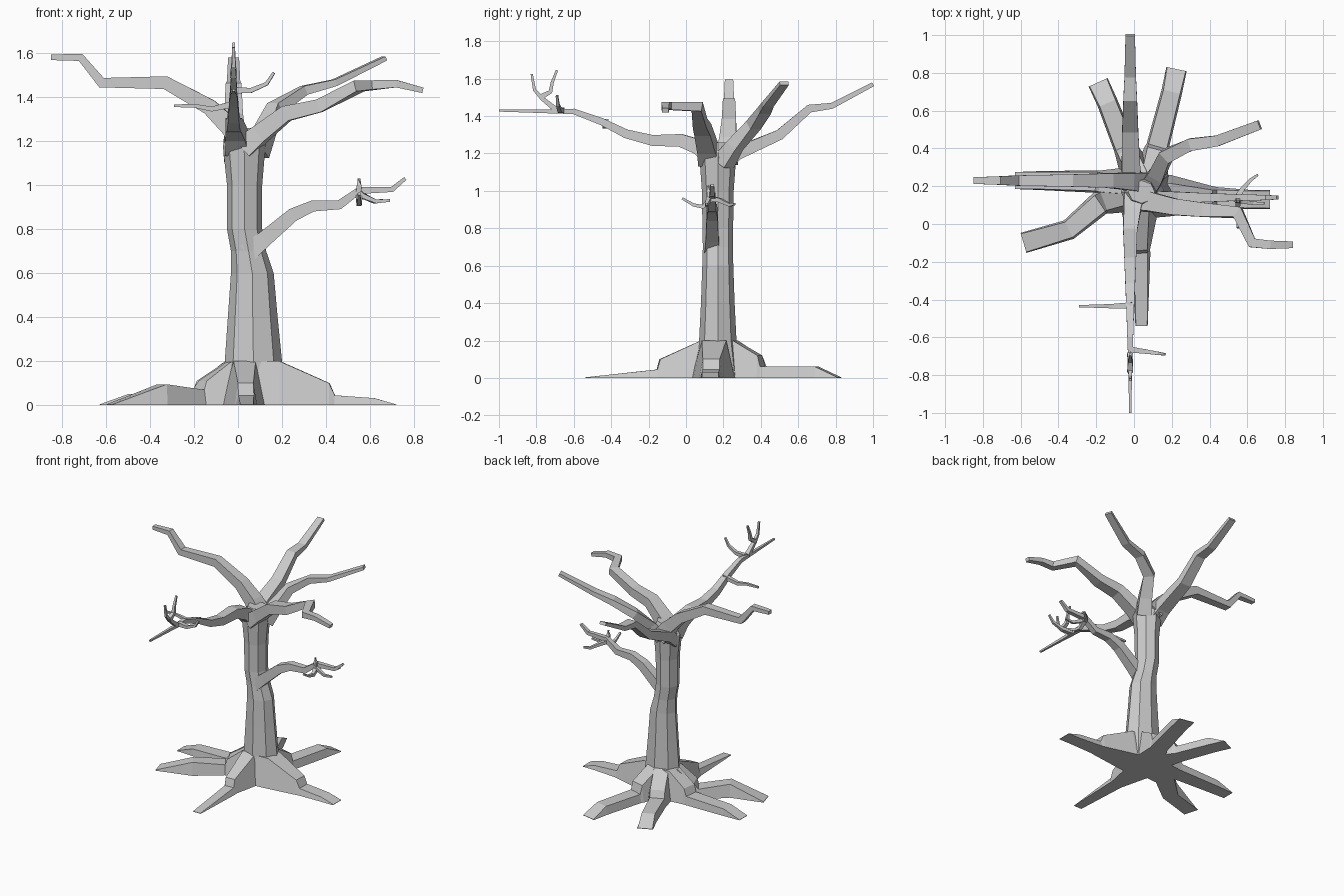
import bpy, bmesh, math
from mathutils import Vector

Z = Vector((0, 0, 1))


def loft(name, rings):
    """Skin a list of equal-length vertex rings and cap both ends."""
    bm = bmesh.new()
    vs = [[bm.verts.new(p) for p in r] for r in rings]
    n = len(rings[0])
    for a, b in zip(vs, vs[1:]):
        for i in range(n):
            j = (i + 1) % n
            bm.faces.new((a[i], a[j], b[j], b[i]))
    bm.faces.new(vs[0][::-1])
    bm.faces.new(vs[-1])
    bmesh.ops.recalc_face_normals(bm, faces=bm.faces)
    me = bpy.data.meshes.new(name)
    bm.to_mesh(me)
    bm.free()
    ob = bpy.data.objects.new(name, me)
    bpy.context.collection.objects.link(ob)
    return ob


def tangents(pts):
    segs = [(b - a).normalized() for a, b in zip(pts, pts[1:])]
    return [segs[0]] + [(a + b).normalized() for a, b in zip(segs, segs[1:])] + [segs[-1]]


def branch(name, path, start, end):
    """Square limb along path; start/end are (width, height), tapering between."""
    pts = [Vector(p) for p in path]
    rings = []
    for i, (p, t) in enumerate(zip(pts, tangents(pts))):
        f = (i / (len(pts) - 1)) ** 0.75
        w, h = (a + (b - a) * f for a, b in zip(start, end))
        side = t.cross(Z)
        side = side.normalized() if side.length > 0.1 else Vector((1, 0, 0))
        up = side.cross(t).normalized()
        rings.append([p + side * w / 2 * a + up * h / 2 * b
                      for a, b in ((-1, -1), (1, -1), (1, 1), (-1, 1))])
    return loft(name, rings)


def root(name, stations):
    """Flat-bottomed root; stations are (x, y, bottom width, top width, height)."""
    pts = [Vector((s[0], s[1], 0)) for s in stations]
    rings = []
    for p, t, s in zip(pts, tangents(pts), stations):
        side = t.cross(Z).normalized()
        b, w, h = side * s[2] / 2, side * s[3] / 2, Z * s[4]
        rings.append([p - b, p + b, p + w + h, p - w + h])
    return loft(name, rings)


# Trunk: octagonal rings (z, centre x, radius x, radius y)
trunk = [(0, .07, .16, .13), (.2, .07, .13, .10), (.4, .067, .113, .09),
         (.6, .065, .097, .083), (.7, .048, .08, .08), (.8, .03, .08, .082),
         (1.0, .03, .08, .085), (1.18, .028, .097, .098), (1.26, .04, .07, .06)]
loft("trunk", [[(cx + rx * math.cos(k * math.pi / 4), .17 + ry * math.sin(k * math.pi / 4), z)
                for k in range(8)] for z, cx, rx, ry in trunk])

# Roots
root("root_front", [(.03, .17, .22, .1, .2), (.03, .08, .2, .1, .2), (.035, -.14, .1, .07, .1),
                    (.037, -.155, .1, .07, .045), (.04, -.54, .065, .06, .003)])
root("root_right", [(.07, .15, .24, .14, .2), (.19, .15, .22, .13, .2), (.415, .135, .13, .09, .1),
                    (.44, .135, .12, .09, .045), (.62, .13, .1, .09, .032),
                    (.72, .13, .1, .09, .003)])
root("root_front_left", [(.05, .19, .2, .12, .2), (-.05, .15, .18, .1, .195),
                         (-.16, .12, .14, .1, .11), (-.18, .11, .13, .1, .07),
                         (-.345, -.03, .11, .09, .095), (-.585, -.1, .11, .1, .003)])
root("root_left", [(.05, .2, .2, .12, .2), (-.05, .21, .18, .1, .2), (-.18, .22, .13, .1, .11),
                   (-.2, .225, .12, .1, .06), (-.5, .23, .1, .09, .05), (-.63, .23, .09, .09, .003)])
root("root_back_left", [(.05, .17, .2, .12, .2), (.02, .26, .18, .1, .2), (-.04, .39, .13, .1, .11),
                        (-.05, .41, .12, .1, .06), (-.14, .64, .11, .09, .06),
                        (-.19, .75, .11, .1, .003)])
root("root_back_right", [(.07, .17, .2, .12, .2), (.09, .26, .18, .1, .2), (.12, .395, .13, .1, .12),
                         (.125, .41, .12, .1, .06), (.2, .7, .11, .09, .06),
                         (.225, .82, .11, .1, .003)])

# Main limbs
branch("branch_front", [(.0, .15, 1.17), (-.01, .07, 1.235), (-.02, -.03, 1.27), (-.02, -.18, 1.27),
                        (-.02, -.32, 1.305), (-.02, -.45, 1.37), (-.02, -.6, 1.425),
                        (-.02, -.73, 1.425), (-.02, -1.0, 1.43)], (.11, .1), (.012, .012))
branch("branch_back", [(.0, .19, 1.14), (-.015, .27, 1.2), (-.02, .5, 1.3), (-.02, .66, 1.44),
                       (-.02, .78, 1.455), (-.02, 1.0, 1.57)], (.12, .09), (.05, .022))
branch("branch_left", [(.03, .22, 1.17), (-.03, .225, 1.26), (-.13, .23, 1.355), (-.33, .23, 1.465),
                       (-.62, .23, 1.465), (-.715, .23, 1.58), (-.85, .23, 1.58)],
       (.11, .11), (.035, .025))
branch("branch_right", [(.03, .13, 1.17), (.1, .115, 1.23), (.22, .09, 1.325), (.37, .075, 1.36),
                        (.55, .06, 1.45), (.625, -.1, 1.455), (.72, -.11, 1.46), (.84, -.11, 1.43)],
       (.12, .1), (.035, .025))
branch("branch_back_right", [(.08, .2, 1.15), (.12, .26, 1.24), (.17, .36, 1.35), (.3, .42, 1.43),
                             (.44, .44, 1.465), (.665, .525, 1.575)], (.1, .09), (.05, .02))
branch("branch_low_right", [(.04, .14, .69), (.12, .14, .755), (.25, .14, .865), (.34, .14, .905),
                            (.46, .14, .91), (.55, .14, .975), (.7, .14, .98), (.76, .14, 1.03)],
       (.085, .09), (.02, .016))

# Twigs
twigs = [
    [(-.01, -.43, 1.37), (-.12, -.435, 1.345), (-.2, -.435, 1.36), (-.29, -.435, 1.36)],
    [(-.02, -.665, 1.43), (.06, -.675, 1.43), (.13, -.685, 1.46), (.163, -.69, 1.51)],
    [(-.02, -.69, 1.43), (-.02, -.77, 1.495), (-.02, -.81, 1.54), (-.02, -.825, 1.625)],
    [(-.02, -.78, 1.5), (-.02, -.725, 1.53), (-.02, -.715, 1.58), (-.02, -.69, 1.645)],
    [(.55, .14, .96), (.55, .09, .915), (.55, .04, .925), (.55, -.02, .96)],
    [(.54, .13, .96), (.57, .18, .95), (.62, .235, .925), (.655, .26, .93)],
    [(.54, .13, .97), (.57, .12, .95), (.63, .11, .925), (.69, .11, .93)],
    [(.55, .13, .96), (.55, .12, 1.0), (.55, .12, 1.03)],
]
for i, path in enumerate(twigs):
    branch(f"twig_{i + 1}", path, (.032, .03), (.012, .012))
